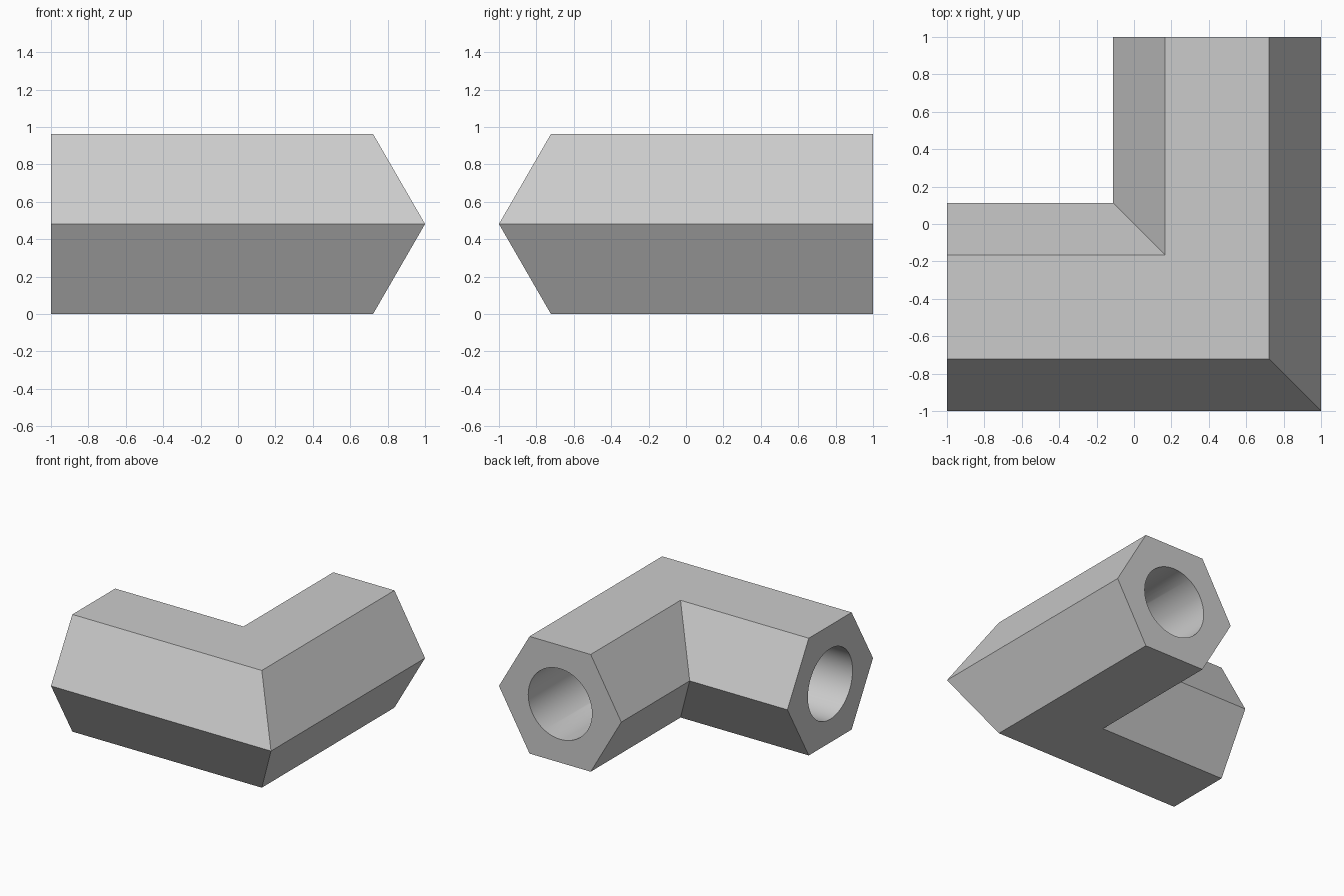
import bpy
import bmesh
from math import cos, sin, tau, radians

cube = bpy.data.objects.get("Cube")
if cube:
    bpy.data.objects.remove(cube, do_unlink=True)

OUTER_R = 0.556               # hexagon corner radius
BORE_R = 0.29
AXIS = 1 - OUTER_R            # distance of each arm's axis from the centre
HEIGHT = OUTER_R * sin(tau / 6)
STEPS = 10                    # bore segments per hexagon side


def material(name, rgb):
    mat = bpy.data.materials.new(name)
    mat.use_nodes = True
    color = (*rgb, 1)
    mat.diffuse_color = color
    mat.node_tree.nodes["Principled BSDF"].inputs["Base Color"].default_value = color
    return mat


def mitred_tube(bm, radius, sides):
    """Sweep a regular profile round the square corner; return its three rings."""
    rings = [[], [], []]
    for i in range(sides):
        a = tau * i / sides
        off = AXIS + radius * cos(a)
        z = HEIGHT + radius * sin(a)
        stations = ((-1, -off), (off, -off), (off, 1))
        for ring, (x, y) in zip(rings, stations):
            ring.append(bm.verts.new((x, y, z)))
    for r0, r1 in zip(rings, rings[1:]):
        for i in range(sides):
            j = (i + 1) % sides
            bm.faces.new((r0[i], r0[j], r1[j], r1[i]))
    return rings


bm = bmesh.new()

# Hexagonal outside and round bore
shell = mitred_tube(bm, OUTER_R, 6)
bore = mitred_tube(bm, BORE_R, 6 * STEPS)

# Flat end faces around the bore openings
for end in (0, 2):
    for i in range(6):
        arc = [bore[end][(i * STEPS + k) % (6 * STEPS)] for k in range(STEPS + 1)]
        bm.faces.new([shell[end][(i + 1) % 6], shell[end][i]] + arc)

bmesh.ops.recalc_face_normals(bm, faces=bm.faces)
mesh = bpy.data.meshes.new("hex_elbow")
bm.to_mesh(mesh)
bm.free()

elbow = bpy.data.objects.new("hex_elbow", mesh)
bpy.context.collection.objects.link(elbow)
mesh.materials.append(material("light grey", (0.6, 0.6, 0.6)))

# Smooth bore, crisp hexagon edges
bpy.ops.object.select_all(action="DESELECT")
elbow.select_set(True)
bpy.context.view_layer.objects.active = elbow
bpy.ops.object.shade_smooth_by_angle(angle=radians(30))
